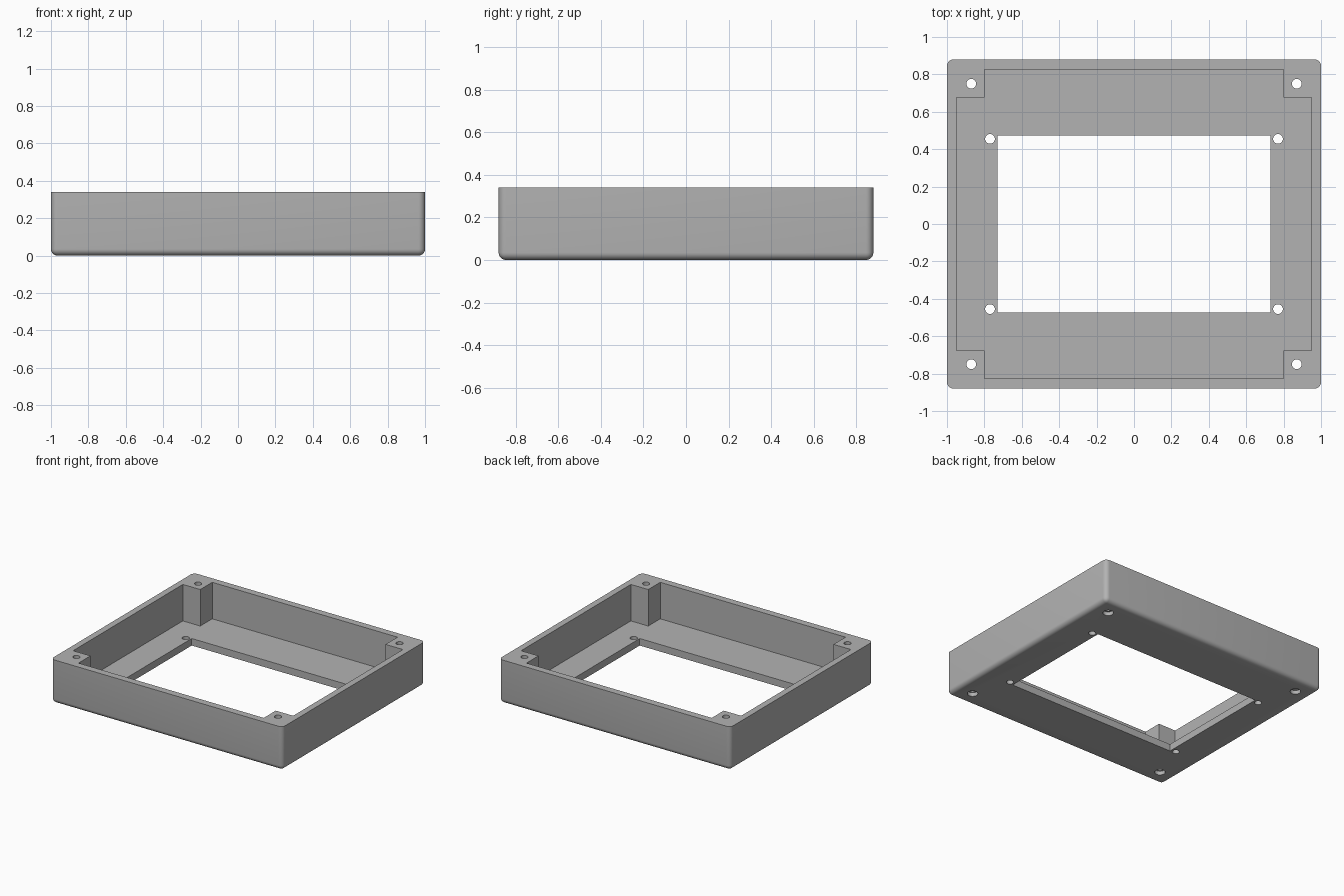
import bpy
import bmesh
import math

cube = bpy.data.objects.get("Cube")
if cube:
    bpy.data.objects.remove(cube, do_unlink=True)

HALF_X, HALF_Y, HEIGHT = 1.0, 0.88, 0.34
FLOOR = 0.055
FILLET = 0.035

grey = bpy.data.materials.new("plain_grey")
grey.use_nodes = True
colour = (0.45, 0.45, 0.45, 1)
grey.diffuse_color = colour
grey.node_tree.nodes["Principled BSDF"].inputs["Base Color"].default_value = colour


def to_object(name, bm):
    bmesh.ops.recalc_face_normals(bm, faces=bm.faces)
    mesh = bpy.data.meshes.new(name)
    bm.to_mesh(mesh)
    bm.free()
    mesh.materials.append(grey)
    obj = bpy.data.objects.new(name, mesh)
    bpy.context.collection.objects.link(obj)
    return obj


def prism(name, outline, z0, z1):
    """Extrude a flat outline upwards."""
    bm = bmesh.new()
    face = bm.faces.new([bm.verts.new((x, y, z0)) for x, y in outline])
    top = bmesh.ops.extrude_face_region(bm, geom=[face])["geom"]
    verts = [v for v in top if isinstance(v, bmesh.types.BMVert)]
    bmesh.ops.translate(bm, verts=verts, vec=(0, 0, z1 - z0))
    return to_object(name, bm)


def rectangle(x, y):
    return [(-x, -y), (x, -y), (x, y), (-x, y)]


def circle(cx, cy, r, n=32):
    angles = [2 * math.pi * i / n for i in range(n)]
    return [(cx + r * math.cos(a), cy + r * math.sin(a)) for a in angles]


def cut(body, cutter):
    cutter.hide_render = True
    mod = body.modifiers.new("cut", 'BOOLEAN')
    mod.operation = 'DIFFERENCE'
    mod.solver = 'EXACT'
    mod.object = cutter
    bpy.ops.object.modifier_apply(modifier=mod.name)
    bpy.data.objects.remove(cutter, do_unlink=True)


# Outer shell: rounded upright corners and lower rim, sharp upper rim
frame = prism("enclosure_frame", rectangle(HALF_X, HALF_Y), 0, HEIGHT)
bm = bmesh.new()
bm.from_mesh(frame.data)
rounded = [e for e in bm.edges if any(v.co.z < 0.01 for v in e.verts)]
bmesh.ops.bevel(bm, geom=rounded, offset=FILLET, segments=6, profile=0.5, affect='EDGES')
bm.to_mesh(frame.data)
bm.free()
bpy.context.view_layer.objects.active = frame
frame.select_set(True)

# Pocket leaving a square screw post in each corner
px, py, cx, cy = 0.95, 0.825, 0.8, 0.677
quarter = [(px, cy), (cx, cy), (cx, py)]
pocket = (quarter
          + [(-x, y) for x, y in reversed(quarter)]
          + [(-x, -y) for x, y in quarter]
          + [(x, -y) for x, y in reversed(quarter)])
cut(frame, prism("pocket_cutter", pocket, FLOOR, HEIGHT + 0.1))

# Window through the floor
cut(frame, prism("window_cutter", rectangle(0.73, 0.472), -0.1, HEIGHT))

# Post holes with a wider recess below, and small floor holes by the window
for sx in (-1, 1):
    for sy in (-1, 1):
        x, y = sx * 0.87, sy * 0.75
        cut(frame, prism("post_hole_cutter", circle(x, y, 0.026), -0.1, HEIGHT + 0.1))
        cut(frame, prism("recess_cutter", circle(x, y, 0.038), -0.1, 0.03))
        cut(frame, prism("floor_hole_cutter", circle(sx * 0.77, sy * 0.455, 0.026), -0.1, 0.2))

bpy.ops.object.shade_smooth_by_angle(angle=math.radians(30))
